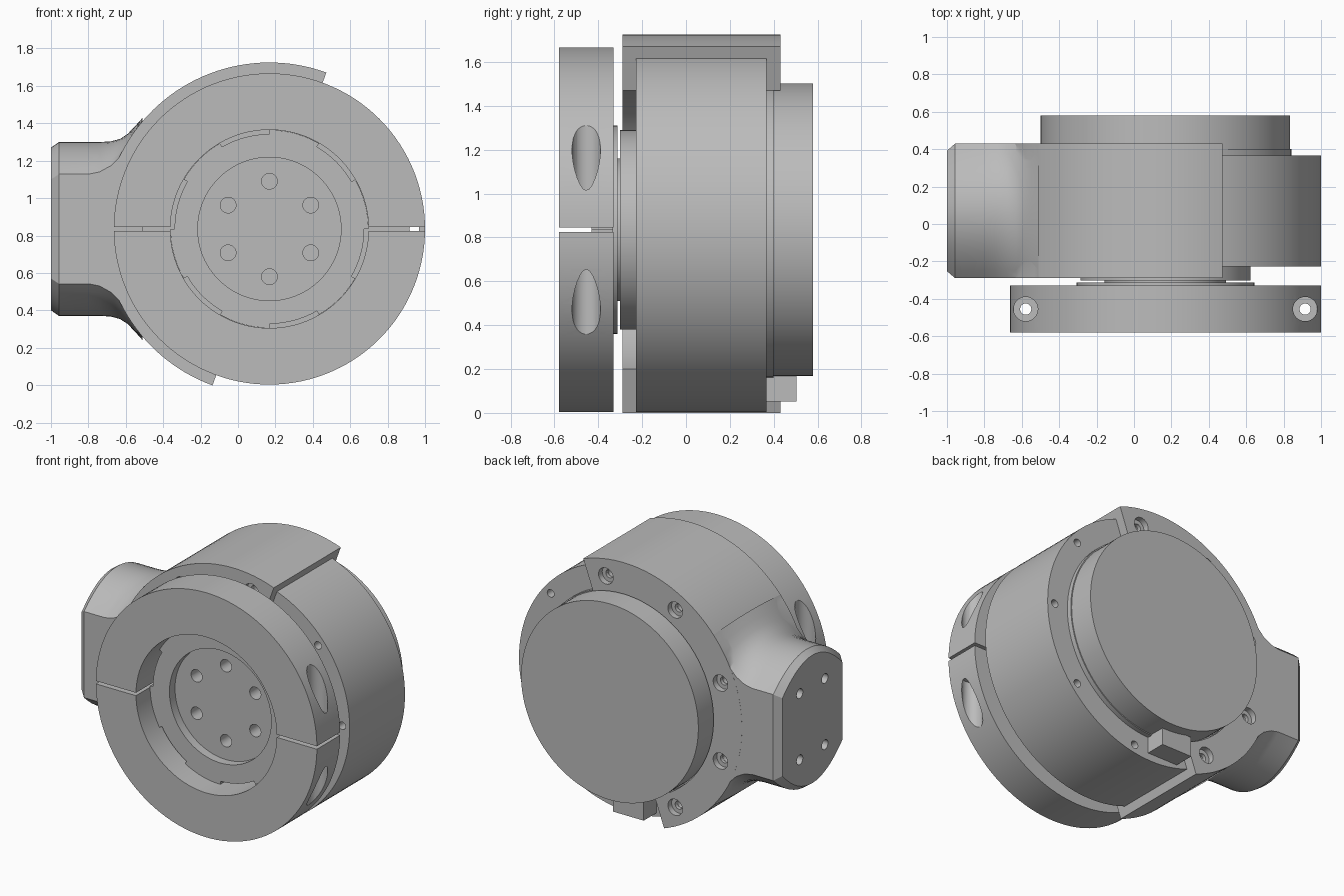
import bpy, bmesh
from math import cos, sin, radians, pi
from mathutils import Matrix

if "Cube" in bpy.data.objects:
    bpy.data.objects.remove(bpy.data.objects["Cube"])

CX, CZ, R = 0.168, 0.835, 0.832      # main axis position and body radius

grey = bpy.data.materials.new("machined_grey")
grey.use_nodes = True
grey.diffuse_color = (0.5, 0.5, 0.5, 1)
grey.node_tree.nodes["Principled BSDF"].inputs["Base Color"].default_value = (0.5, 0.5, 0.5, 1)


def finish(name, bm):
    bmesh.ops.remove_doubles(bm, verts=bm.verts, dist=1e-5)
    bmesh.ops.recalc_face_normals(bm, faces=bm.faces)
    mesh = bpy.data.meshes.new(name)
    bm.to_mesh(mesh)
    bm.free()
    mesh.materials.append(grey)
    obj = bpy.data.objects.new(name, mesh)
    bpy.context.scene.collection.objects.link(obj)
    return obj


def skin(name, rings, closed):
    """Bridge equal closed sections into a solid."""
    bm = bmesh.new()
    loops = [[bm.verts.new(p) for p in ring] for ring in rings]
    pairs = list(zip(loops, loops[1:]))
    if closed:
        pairs.append((loops[-1], loops[0]))
    else:
        bm.faces.new(loops[0])
        bm.faces.new(loops[-1])
    for a, b in pairs:
        for i in range(len(a)):
            j = (i + 1) % len(a)
            if (a[i].co - a[j].co).length > 1e-6 or (b[i].co - b[j].co).length > 1e-6:
                bm.faces.new((a[i], a[j], b[j], b[i]))
    return finish(name, bm)


def turn(name, profile, start=0, end=360, steps=120):
    """Turn a closed (radius, y) profile about the main axis."""
    full = end - start == 360
    count = steps if full else steps + 1
    rings = []
    for k in range(count):
        a = radians(start + (end - start) * k / steps)
        rings.append([(CX + r * cos(a), y, CZ + r * sin(a)) for r, y in profile])
    return skin(name, rings, full)


def turn_solid(name, profile):
    """Turn an open profile whose two ends lie on the axis."""
    bm = bmesh.new()
    verts = [bm.verts.new((CX + r, y, CZ)) for r, y in profile]
    edges = [bm.edges.new(p) for p in zip(verts, verts[1:])]
    bmesh.ops.spin(bm, geom=verts + edges, cent=(CX, 0, CZ), axis=(0, 1, 0),
                   angle=2 * pi, steps=120, use_merge=True)
    return finish(name, bm)


def rod(axis, radius, a, b, u, v):
    """Cylinder along an axis from a to b; u, v are the other coordinates."""
    bm = bmesh.new()
    mid = (a + b) / 2
    turn_to, place = {
        "x": (Matrix.Rotation(pi / 2, 4, "Y"), (mid, u, v)),
        "y": (Matrix.Rotation(pi / 2, 4, "X"), (u, mid, v)),
        "z": (Matrix.Identity(4), (u, v, mid))}[axis]
    bmesh.ops.create_cone(bm, cap_ends=True, segments=28, radius1=radius, radius2=radius,
                          depth=b - a, matrix=Matrix.Translation(place) @ turn_to)
    return finish("cutter", bm)


def box(name, centre, size):
    bm = bmesh.new()
    bmesh.ops.create_cube(bm, size=1, matrix=Matrix.Translation(centre) @ Matrix.Diagonal((*size, 1)))
    return finish(name, bm)


def combine(obj, tools, operation="DIFFERENCE"):
    for tool in tools:
        mod = obj.modifiers.new("bool", "BOOLEAN")
        mod.operation, mod.solver, mod.object = operation, "EXACT", tool
        deps = bpy.context.evaluated_depsgraph_get()
        mesh = bpy.data.meshes.new_from_object(obj.evaluated_get(deps))
        obj.modifiers.clear()
        obj.data = mesh
        bpy.data.objects.remove(tool)


def polar(radius, degrees):
    a = radians(degrees)
    return CX + radius * cos(a), CZ + radius * sin(a)


# Split clamp ring with clamping screw bores
ring = turn("clamp_ring", [(0.53, -0.58), (R, -0.58), (R, -0.33), (0.53, -0.33)])
cuts = [box("cutter", (CX, -0.45, CZ), (2, 0.5, 0.02))]
for x in (CX - 0.747, CX + 0.747):
    cuts += [rod("z", 0.03, -0.2, 1.9, x, -0.455),
             rod("z", 0.065, CZ + 0.15, 1.9, x, -0.455),
             rod("z", 0.065, -0.2, CZ - 0.15, x, -0.455)]
combine(ring, cuts)

# Output hub: recessed face, slotted rim, neck and collar
hub = turn_solid("output_hub", [
    (0, -0.37), (0.383, -0.37), (0.383, -0.43), (0.529, -0.43), (0.529, -0.333),
    (0.475, -0.333), (0.475, -0.313), (0.325, -0.313), (0.325, -0.302),
    (0.455, -0.302), (0.455, -0.225), (0, -0.225)])
cuts = []
for k in range(6):
    x, z = polar(0.255, 30 + 60 * k)
    cuts.append(rod("y", 0.042, -0.5, -0.27, x, z))
    cuts.append(turn("cutter", [(0.507, -0.5), (0.56, -0.5), (0.56, -0.32), (0.507, -0.32)],
                     30 + 60 * k, 60 + 60 * k, 10))
combine(hub, cuts)

# Motor body with rear cap and a circle of through holes
body = turn_solid("motor_body", [
    (0, -0.228), (R, -0.228), (R, 0.367), (0.674, 0.367), (0.674, 0.4),
    (0.667, 0.4), (0.667, 0.58), (0, 0.58)])
combine(body, [rod("y", 0.026, -0.4, 0.6, *polar(0.775, 40 * k)) for k in range(9)])

# Cable connector under the rear cap
connector = box("cable_connector", (0.08, 0.43, 0.12), (0.23, 0.15, 0.135))

# Half-round bracket that grips the body
bracket = turn("mount_bracket", [
    (0.676, -0.29), (0.89, -0.29), (0.89, 0.43), (0.676, 0.43),
    (0.676, 0.367), (R, 0.367), (R, -0.228), (0.676, -0.228)], 70, 250, 70)

# Flared mounting boss: x, half width, height at middle, height at edge
sections = [(-1, 0.322, 0.435, 0.265), (-0.957, 0.3595, 0.465, 0.293), (-0.8, 0.3595, 0.465, 0.293),
            (-0.74, 0.3595, 0.465, 0.305), (-0.68, 0.3595, 0.468, 0.338), (-0.63, 0.3595, 0.482, 0.388),
            (-0.59, 0.3595, 0.508, 0.442), (-0.55, 0.3595, 0.55, 0.51), (-0.51, 0.3595, 0.595, 0.58)]
rings = []
for x, w, mid, edge in sections:
    ts = [-1 + k / 8 for k in range(17)]
    top = [(x, 0.07 + w * t, edge + (mid - edge) * (1 - t * t)) for t in ts]
    rings.append([(px, y, CZ + h) for px, y, h in top] +
                 [(px, y, CZ - h) for px, y, h in reversed(top)])
combine(bracket, [skin("boss", rings, False)], "UNION")

# Bracket screw holes with counterbores, and holes in the boss end
cuts = []
for k in range(2, 7):
    x, z = polar(0.775, 40 * k)
    cuts += [rod("y", 0.028, -0.4, 0.6, x, z),
             rod("y", 0.055, 0.39, 0.6, x, z),
             rod("y", 0.055, -0.4, -0.25, x, z)]
for y in (-0.065, 0.205):
    for z in (CZ - 0.225, CZ + 0.225):
        cuts.append(rod("x", 0.033, -1.1, -0.85, y, z))
combine(bracket, cuts)

# Smooth the round walls, keep machined edges sharp
bpy.ops.object.select_all(action="DESELECT")
for obj in (ring, hub, body, connector, bracket):
    obj.select_set(True)
bpy.context.view_layer.objects.active = body
bpy.ops.object.shade_smooth_by_angle(angle=radians(25))
